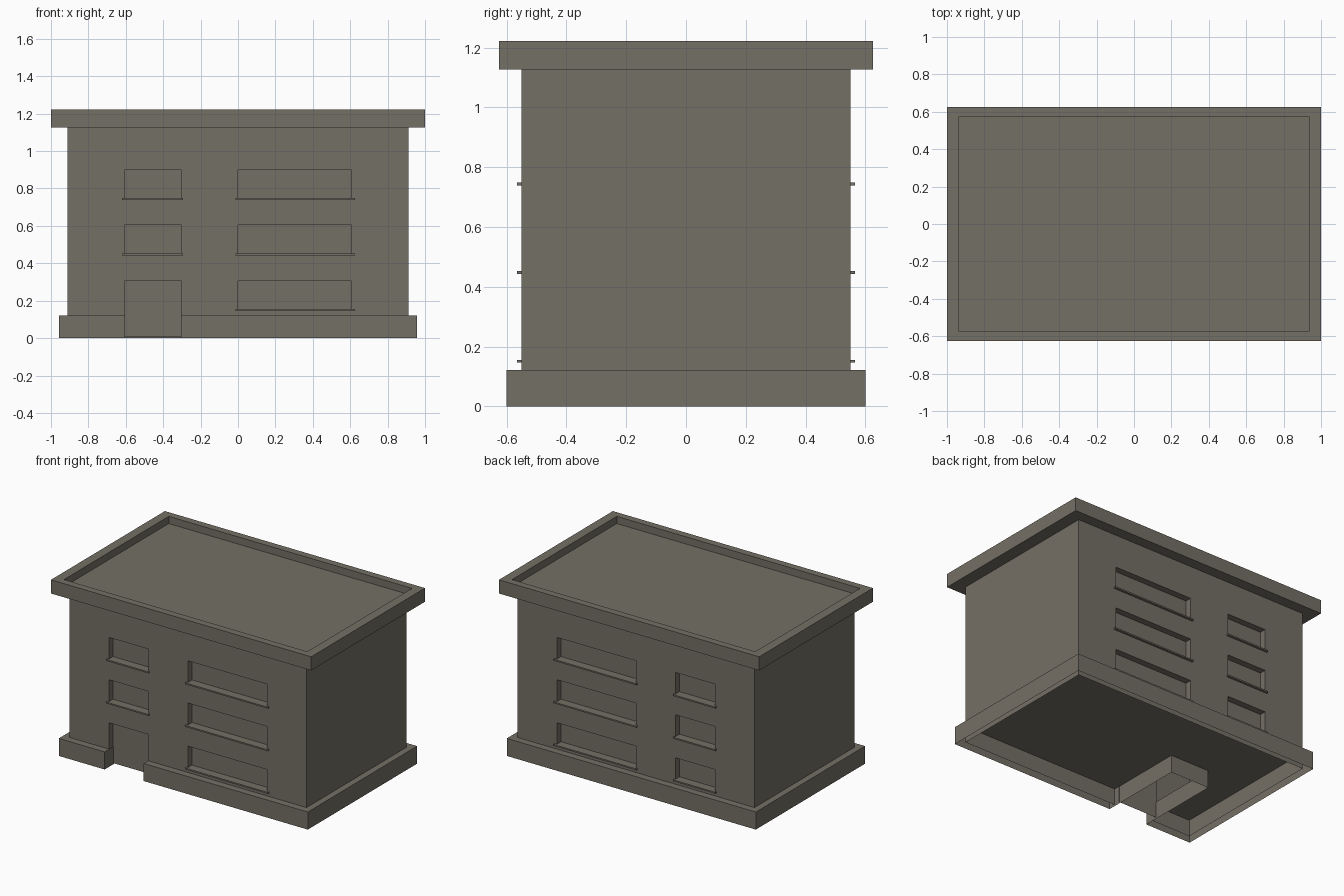
import bpy, bmesh

if "Cube" in bpy.data.objects:
    bpy.data.objects.remove(bpy.data.objects["Cube"])

stone = bpy.data.materials.new("grey_brown_stone")
stone.diffuse_color = (0.175, 0.16, 0.132, 1)
stone.use_nodes = True
stone.node_tree.nodes["Principled BSDF"].inputs["Base Color"].default_value = stone.diffuse_color


def finish(bm, name):
    bmesh.ops.remove_doubles(bm, verts=bm.verts, dist=1e-5)
    bmesh.ops.recalc_face_normals(bm, faces=bm.faces)
    me = bpy.data.meshes.new(name)
    bm.to_mesh(me)
    bm.free()
    me.materials.append(stone)
    ob = bpy.data.objects.new(name, me)
    bpy.context.collection.objects.link(ob)
    return ob


def face(bm, pts):
    return bm.faces.new([bm.verts.new(p) for p in pts])


def box(name, x0, x1, y0, y1, z0, z1):
    bm = bmesh.new()
    bmesh.ops.create_cube(bm, size=1)
    for v in bm.verts:
        v.co = (x1 if v.co.x > 0 else x0, y1 if v.co.y > 0 else y0, z1 if v.co.z > 0 else z0)
    return finish(bm, name)


# Main dimensions
BX, BY, RECESS = 0.912, 0.55, 0.045
BODY_TOP = 1.127
XS = [-BX, -0.607, -0.303, 0, 0.607, BX]
ZS = [0.008, 0.152, 0.305, 0.448, 0.604, 0.744, 0.898, BODY_TOP]
COLS, ROWS = (1, 3), (1, 3, 5)


def is_open(side, i, k):
    door = side < 0 and i == 1 and k == 0
    return door or (i in COLS and k in ROWS)


# Walls: grid of panels, with window and door cells set back
bm = bmesh.new()
for side in (-1, 1):
    yo, yi = side * BY, side * (BY - RECESS)
    for i in range(len(XS) - 1):
        for k in range(len(ZS) - 1):
            a, b, c, d = XS[i], XS[i + 1], ZS[k], ZS[k + 1]
            opening = is_open(side, i, k)
            y = yi if opening else yo
            ring = [(a, c), (b, c), (b, d), (a, d)]
            face(bm, [(x, y, z) for x, z in ring])
            if not opening:
                continue
            # Reveals, skipped where the neighbour is also set back
            nbrs = [(i, k - 1), (i + 1, k), (i, k + 1), (i - 1, k)]
            for n in range(4):
                if is_open(side, *nbrs[n]) or k + n == 0:
                    continue
                p, q = ring[n], ring[(n + 1) % 4]
                face(bm, [(p[0], yo, p[1]), (q[0], yo, q[1]), (q[0], yi, q[1]), (p[0], yi, p[1])])
for x in (-BX, BX):
    face(bm, [(x, -BY, ZS[0]), (x, BY, ZS[0]), (x, BY, BODY_TOP), (x, -BY, BODY_TOP)])
finish(bm, "walls")

# Window sills
for side, label in ((-1, "front"), (1, "back")):
    for i in COLS:
        for k in ROWS:
            if side < 0 and i == 1 and k == 1:
                continue
            ys = sorted((side * (BY - RECESS), side * 0.565))
            box(f"{label}_sill", XS[i] - 0.013, XS[i + 1] + 0.018 * (i == 3) + 0.009 * (i == 1),
                ys[0], ys[1], ZS[k] - 0.006, ZS[k] + 0.004)

# Plinth: open-bottomed skirt with an entrance notch, capped on top
PX, PY, PH = 0.957, 0.6, 0.122
outline = [(-PX, -PY), (-0.605, -PY), (-0.605, 0.0), (-0.305, 0.0), (-0.305, -PY),
           (PX, -PY), (PX, PY), (-PX, PY)]
bm = bmesh.new()
face(bm, [(x, y, PH) for x, y in outline])
for p, q in zip(outline, outline[1:] + outline[:1]):
    face(bm, [(*p, 0), (*q, 0), (*q, PH), (*p, PH)])
finish(bm, "plinth")

# Roof slab with sunken top behind a parapet
roof = box("roof", -1, 1, -0.625, 0.625, BODY_TOP, 1.222)
bm = bmesh.new()
bm.from_mesh(roof.data)
top = max(bm.faces, key=lambda f: f.calc_center_median().z)
bmesh.ops.inset_individual(bm, faces=[top], thickness=0.001)
for v in top.verts:
    v.co.x = 0.935 if v.co.x > 0 else -0.935
    v.co.y = 0.575 if v.co.y > 0 else -0.575
low = bmesh.ops.extrude_discrete_faces(bm, faces=[top])["faces"][0]
rim = [v.co.copy() for v in low.verts]
for v in low.verts:
    v.co.z -= 0.05
for n in range(4):
    p, q = rim[n], rim[(n + 1) % 4]
    if not any(abs(f.normal.z) < 0.1 and abs((f.calc_center_median() - (p + q) / 2).length - 0.025) < 0.005
               for f in bm.faces):
        down = [(v.x, v.y, v.z - 0.05) for v in (q, p)]
        face(bm, [p, q] + down)
bmesh.ops.remove_doubles(bm, verts=bm.verts, dist=1e-5)
bmesh.ops.recalc_face_normals(bm, faces=bm.faces)
bm.to_mesh(roof.data)
bm.free()
